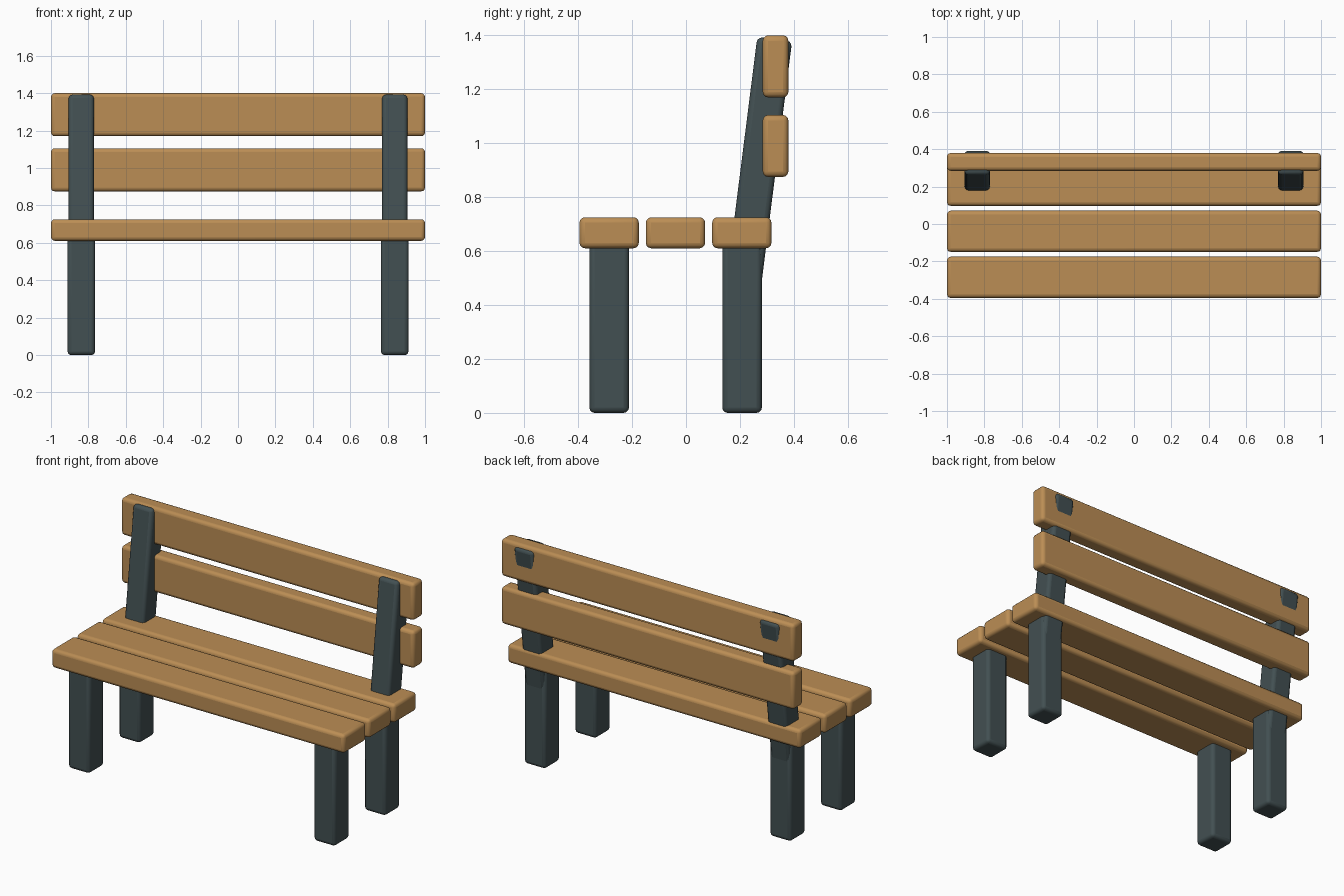
import bpy
from math import radians

if "Cube" in bpy.data.objects:
    bpy.data.objects.remove(bpy.data.objects["Cube"])


def material(name, color):
    m = bpy.data.materials.new(name)
    m.diffuse_color = color
    m.use_nodes = True
    m.node_tree.nodes["Principled BSDF"].inputs["Base Color"].default_value = m.diffuse_color
    return m


wood = material("wood", (0.50, 0.27, 0.09, 1))
metal = material("dark_metal", (0.055, 0.08, 0.085, 1))


def beam(name, center, size, mat, tilt=0.0, bevel=0.02):
    """Rounded box with given centre, full size and tilt about x."""
    bpy.ops.mesh.primitive_cube_add(size=1, location=center)
    ob = bpy.context.object
    ob.name = name
    ob.scale = size
    bpy.ops.object.transform_apply(location=False, rotation=False, scale=True)
    ob.rotation_euler.x = tilt
    mod = ob.modifiers.new("rounding", "BEVEL")
    mod.width = bevel
    mod.segments = 3
    ob.data.materials.append(mat)
    bpy.ops.object.shade_smooth_by_angle(angle=radians(40))
    return ob


# seat slats
for i, y in enumerate((-0.285, -0.039, 0.207)):
    beam(f"seat_slat_{i + 1}", (0, y, 0.668), (2, 0.22, 0.115), wood)

# backrest slats
for i, z in enumerate((0.99, 1.285)):
    beam(f"back_slat_{i + 1}", (0, 0.332, z), (2, 0.095, 0.23), wood)

# legs and leaning back posts, mirrored left and right
for side, s in (("left", -1), ("right", 1)):
    x = s * 0.838
    beam(f"front_leg_{side}", (x, -0.285, 0.32), (0.147, 0.147, 0.64), metal)
    beam(f"rear_leg_{side}", (x, 0.208, 0.32), (0.147, 0.147, 0.64), metal)
    beam(f"back_post_{side}", (x, 0.270, 0.92), (0.135, 0.13, 0.94), metal,
         tilt=radians(-7.2))
